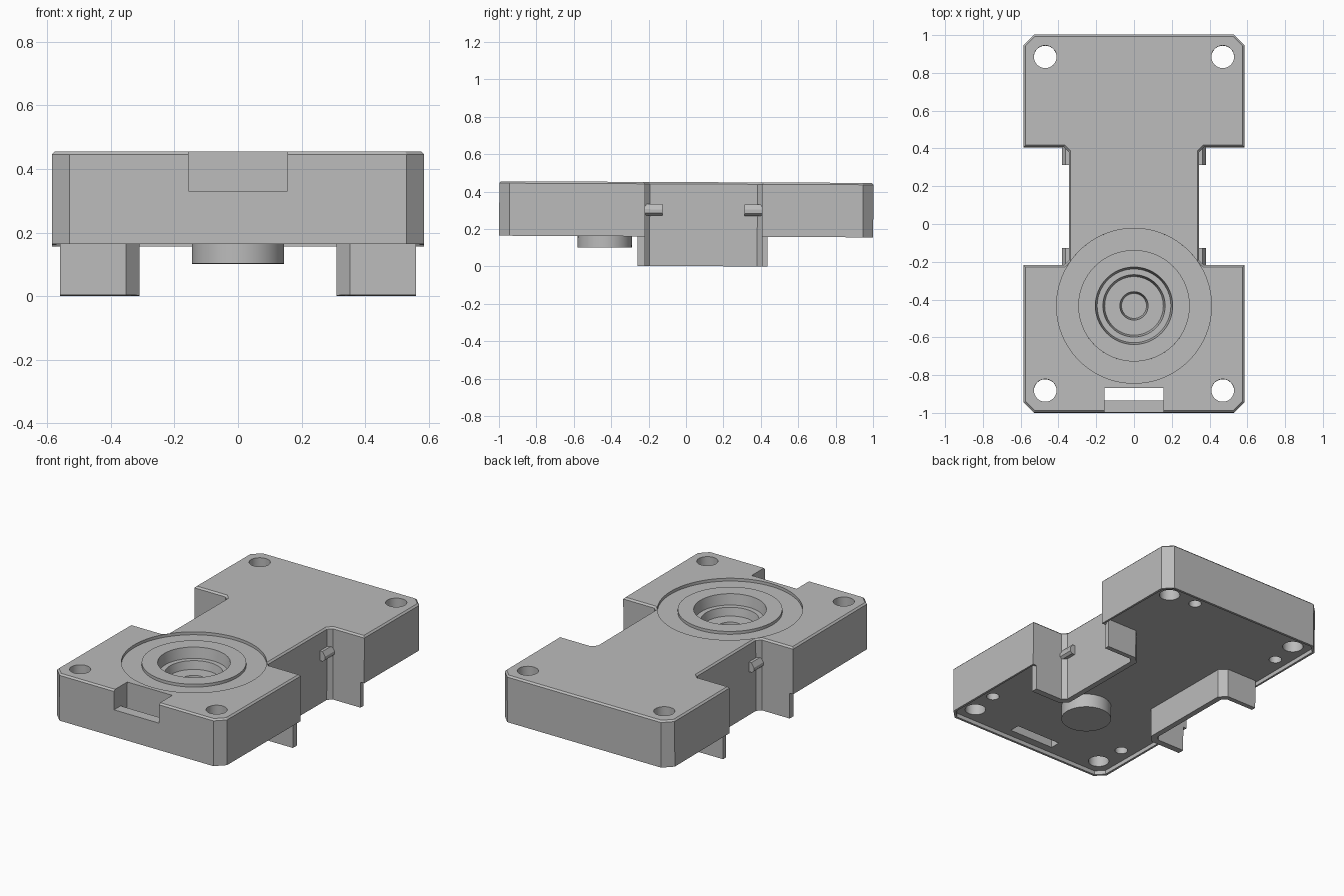
import bpy, bmesh, math
from mathutils import Vector

if "Cube" in bpy.data.objects:
    bpy.data.objects.remove(bpy.data.objects["Cube"])

grey = bpy.data.materials.new("plain grey")
grey.diffuse_color = (0.5, 0.5, 0.5, 1)
grey.use_nodes = True
grey.node_tree.nodes["Principled BSDF"].inputs["Base Color"].default_value = grey.diffuse_color
TOP, BOTTOM = 0.451, 0.16
CY = -0.435            # centre of the round socket
TILT = -0.0045         # the part leans very slightly forward to back


def finish(name, bm):
    bmesh.ops.recalc_face_normals(bm, faces=bm.faces)
    me = bpy.data.meshes.new(name)
    bm.to_mesh(me)
    bm.free()
    me.materials.append(grey)
    ob = bpy.data.objects.new(name, me)
    bpy.context.collection.objects.link(ob)
    return ob


def prism(pts, vec):
    """Closed polygon of 3D points swept along vec."""
    bm = bmesh.new()
    f = bm.faces.new([bm.verts.new(p) for p in pts])
    r = bmesh.ops.extrude_face_region(bm, geom=[f])
    bmesh.ops.translate(bm, vec=vec, verts=[v for v in r["geom"] if isinstance(v, bmesh.types.BMVert)])
    bmesh.ops.recalc_face_normals(bm, faces=bm.faces)
    return bm


def box(x0, x1, y0, y1, z0, z1):
    return prism([(x0, y0, z0), (x1, y0, z0), (x1, y1, z0), (x0, y1, z0)], (0, 0, z1 - z0))


def lathe(profile, x, y, closed=False, steps=64):
    """Spin (radius, z) points around a vertical axis at x, y."""
    bm = bmesh.new()
    vs = [bm.verts.new((x + r, y, z)) for r, z in profile]
    pairs = list(zip(vs, vs[1:])) + ([(vs[-1], vs[0])] if closed else [])
    es = [bm.edges.new(p) for p in pairs]
    bmesh.ops.spin(bm, geom=vs + es, cent=(x, y, 0), axis=(0, 0, 1), angle=math.tau, steps=steps)
    bmesh.ops.remove_doubles(bm, verts=bm.verts, dist=1e-5)
    return bm


def rod(x, y, r, z0, z1, steps=32):
    return lathe([(0, z0), (r, z0), (r, z1), (0, z1)], x, y, steps=steps)


def cut(ob, bm):
    cutter = finish("cutter", bm)
    cutter.hide_render = True
    m = ob.modifiers.new("cut", 'BOOLEAN')
    m.operation, m.solver, m.object = 'DIFFERENCE', 'EXACT', cutter
    dg = bpy.context.evaluated_depsgraph_get()
    me = bpy.data.meshes.new_from_object(ob.evaluated_get(dg))
    ob.modifiers.clear()
    ob.data = me
    bpy.data.objects.remove(cutter)


# Body: waisted plate with cut corners
half = [(0.53, -1), (0.585, -0.945), (0.585, -0.22), (0.37, -0.22), (0.345, -0.195),
        (0.345, 0.38), (0.37, 0.405), (0.585, 0.405), (0.585, 0.945), (0.53, 1)]
outline = half + [(-x, y) for x, y in reversed(half)]
bm = prism([(x, y, BOTTOM) for x, y in outline], (0, 0, TOP - BOTTOM))
rim = [e for e in bm.edges if all(v.co.z > TOP - 0.01 for v in e.verts)]
bmesh.ops.bevel(bm, geom=rim, offset=0.01, segments=1, affect='EDGES')
# shallow recess under the plate, leaving a thin lip
under = min(bm.faces, key=lambda f: f.calc_center_median().z)
bmesh.ops.inset_region(bm, faces=[under], thickness=0.016)
r = bmesh.ops.extrude_discrete_faces(bm, faces=[under])
bmesh.ops.translate(bm, vec=(0, 0, 0.025), verts=r["faces"][0].verts)
body = finish("body", bm)

# Stepped socket and ring groove in the top
cut(body, lathe([(0, 0.27), (0.066, 0.27), (0.075, 0.335), (0.155, 0.335), (0.165, 0.385),
                 (0.195, 0.385), (0.205, TOP), (0.205, 0.6), (0, 0.6)], 0, CY))
cut(body, lathe([(0.295, TOP - 0.018), (0.41, TOP - 0.018), (0.41, 0.6), (0.295, 0.6)],
                0, CY, closed=True, steps=96))
# Corner screw holes right through, small blind holes underneath
for sx in (-1, 1):
    for sy in (-1, 1):
        cut(body, rod(sx * 0.47, sy * 0.883, 0.06, 0, 0.6))
for x, y in ((0.29, 0.90), (-0.49, 0.70), (0.49, -0.70), (-0.49, -0.70)):
    cut(body, rod(x, y, 0.037, 0, 0.3))
# Front notch with a slot behind its sill
cut(body, box(-0.155, 0.155, -1.1, -0.87, 0.327, 0.6))
cut(body, box(-0.155, 0.155, -0.935, -0.87, 0, 0.5))

# Round boss underneath
finish("boss", rod(0, CY, 0.145, 0.1, 0.22, 64))

# Side skirts with wings, and small clips in the notches
skirt = [(0.56, -0.22), (0.37, -0.22), (0.345, -0.195), (0.345, 0.38), (0.37, 0.405), (0.56, 0.405),
         (0.56, 0.435), (0.352, 0.435), (0.31, 0.393), (0.31, -0.215), (0.352, -0.26), (0.56, -0.26)]
clip = [(0.335, 0.272), (0.365, 0.272), (0.38, 0.285), (0.38, 0.305), (0.362, 0.333), (0.335, 0.333)]
for side, s in (("left", -1), ("right", 1)):
    finish(side + "_skirt", prism([(s * x, y, 0.002) for x, y in skirt], (0, 0, 0.198)))
    for end, y in (("front", -0.225), ("back", 0.312)):
        finish(f"{side}_{end}_clip", prism([(s * x, y, z) for x, z in clip], (0, 0.097, 0)))

# Slight lean and clean shading
for ob in bpy.context.collection.objects:
    ob.rotation_euler.x = TILT
    bpy.ops.object.select_all(action='DESELECT')
    ob.select_set(True)
    bpy.context.view_layer.objects.active = ob
    bpy.ops.object.shade_smooth_by_angle(angle=math.radians(30))
